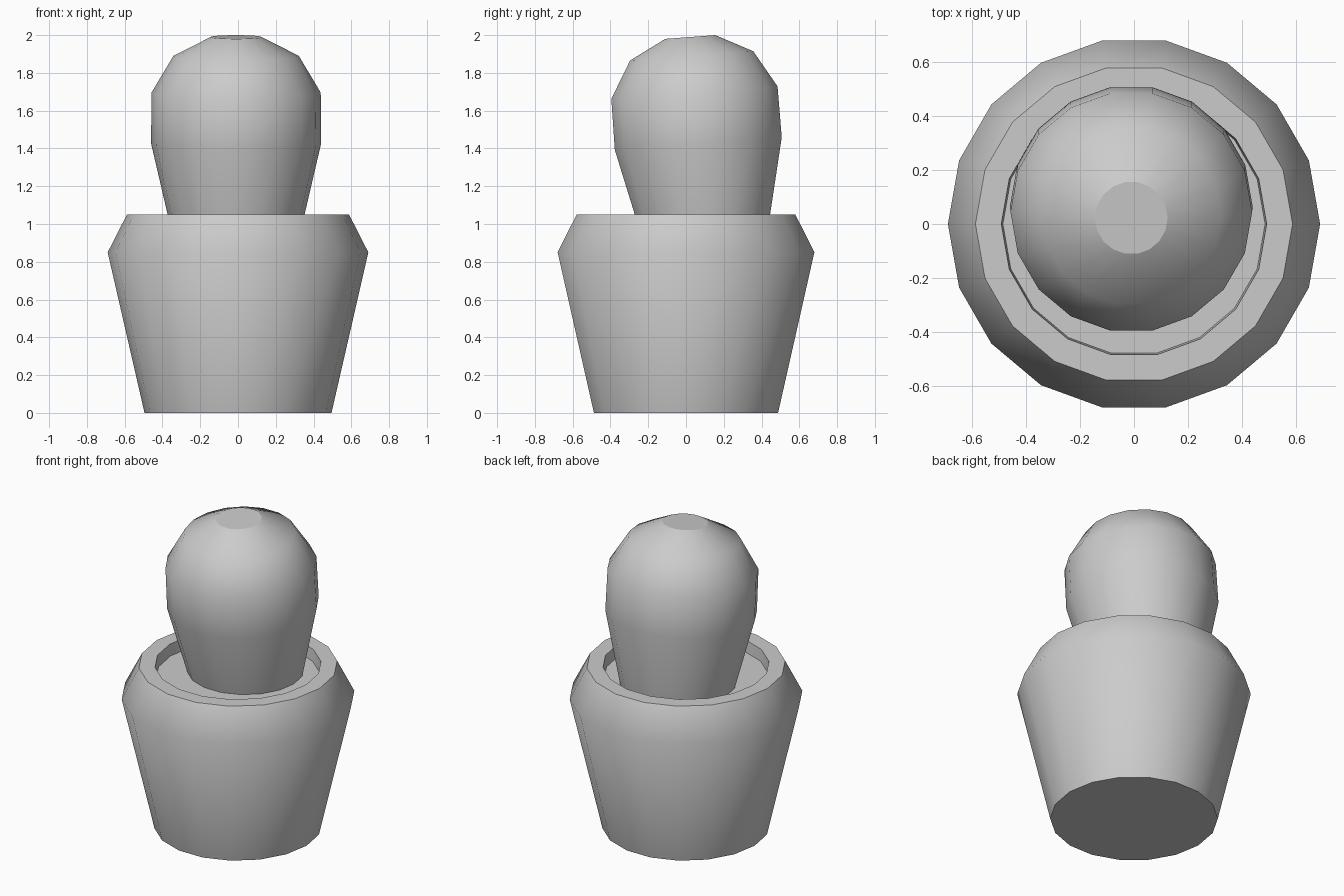
import bpy, bmesh
from math import cos, sin, tau, radians

if "Cube" in bpy.data.objects:
    bpy.data.objects.remove(bpy.data.objects["Cube"])

SIDES = 18

def lathe(name, profile, location=(0, 0, 0), tilt=0.0):
    """Spin (radius, height) pairs around z, capping both ends with flat n-gons."""
    bm = bmesh.new()
    rings = [[bm.verts.new((r * cos(tau * i / SIDES), r * sin(tau * i / SIDES), z))
              for i in range(SIDES)] for r, z in profile]
    for low, high in zip(rings, rings[1:]):
        for i in range(SIDES):
            j = (i + 1) % SIDES
            bm.faces.new((low[i], low[j], high[j], high[i])).smooth = True
    bm.faces.new(rings[0][::-1])
    bm.faces.new(rings[-1])
    bm.normal_update()
    # keep the rim and base edges crisp
    for e in bm.edges:
        e.smooth = e.calc_face_angle(0) < radians(45)
    mesh = bpy.data.meshes.new(name)
    bm.to_mesh(mesh)
    bm.free()
    obj = bpy.data.objects.new(name, mesh)
    obj.location = location
    obj.rotation_euler.x = tilt
    bpy.context.collection.objects.link(obj)
    return obj

# Pot: flared wall, chamfered shoulder, flat rim, shallow recess with soil floor
lathe("pot", [(0.495, 0), (0.69, 0.85), (0.588, 1.05), (0.492, 1.05), (0.486, 0.975)])

# Plant: bulbous body leaning slightly forward, sunk a little into the soil
lathe("plant_body",
      [(0.326, 0), (0.45, 0.534), (0.448, 0.805), (0.332, 1.0), (0.135, 1.1)],
      location=(-0.01, 0.105, 0.893), tilt=radians(4.3))
